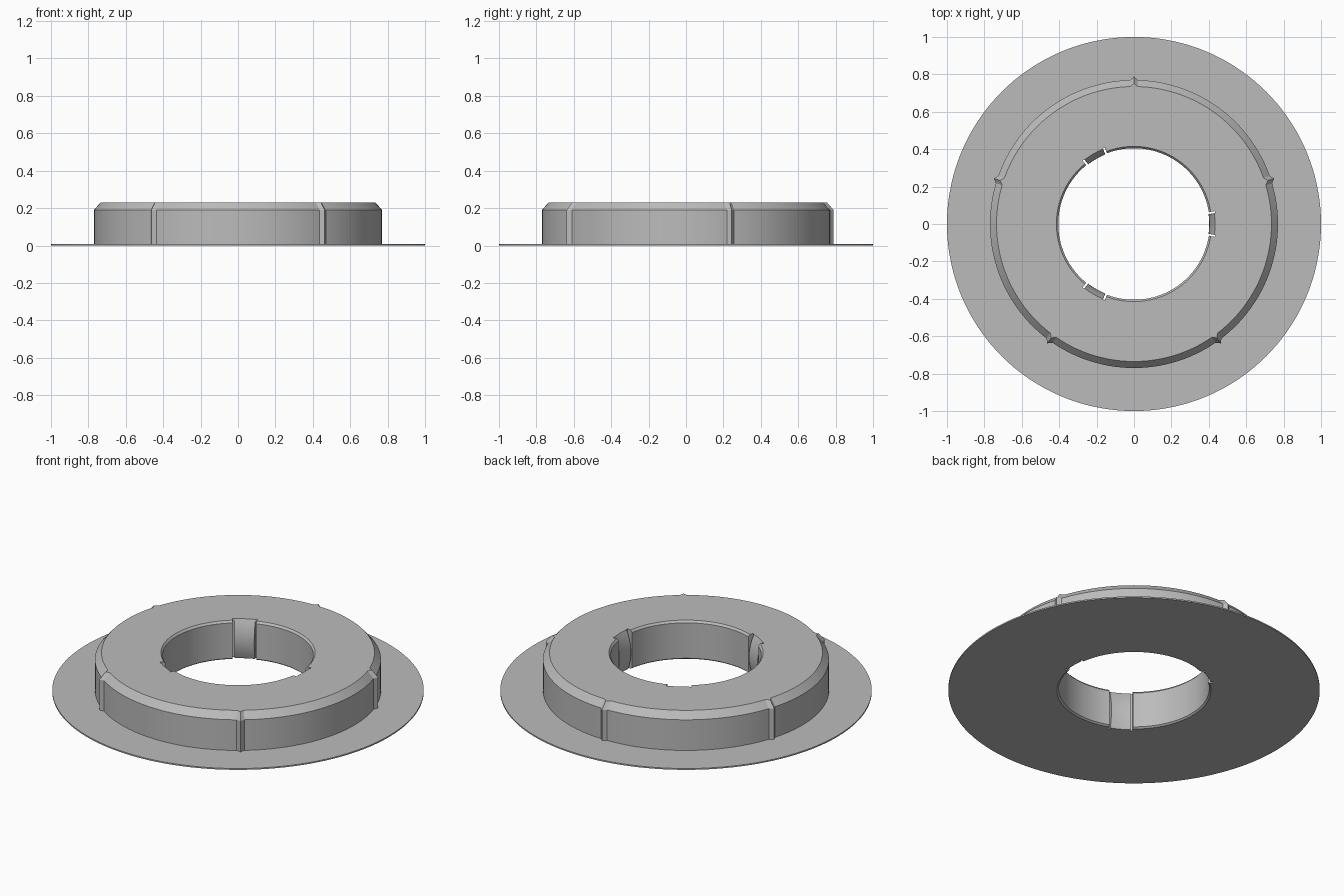
import bpy, bmesh, math
from math import cos, sin, pi, radians

if "Cube" in bpy.data.objects:
    bpy.data.objects.remove(bpy.data.objects["Cube"])

grey = bpy.data.materials.new("light grey plastic")
grey.use_nodes = True
COLOUR = (0.5, 0.5, 0.5, 1)
grey.diffuse_color = COLOUR
grey.node_tree.nodes["Principled BSDF"].inputs["Base Color"].default_value = COLOUR

HOLE, RIM, SLIT_R = 0.405, 0.415, 0.437
DECK, TOP = 0.008, 0.23
RIBS = [radians(90 + 72 * k) for k in range(5)]
CLIPS = [radians(120 * k) for k in range(3)]
RIB_HALF = 0.027
SLIT_IN, SLIT_OUT = 0.132, 0.158
EDGE = 0.0005
CLIP_STEPS = 10


def gap(a, b):
    """Signed smallest angle between two directions."""
    return (a - b + pi) % (2 * pi) - pi


def station_angles():
    """Even steps around the ring, plus exact stations at ribs and clip slits."""
    special = [r + s * RIB_HALF for r in RIBS for s in (-1, -0.4, 0, 0.4, 1)]
    for c in CLIPS:
        for s in (-1, 1):
            for w in (SLIT_IN, SLIT_OUT):
                special += [c + s * (w - EDGE), c + s * (w + EDGE)]
    special = [a % (2 * pi) for a in special]
    even = [2 * pi * k / 144 for k in range(144)]
    even = [a for a in even if all(abs(gap(a, s)) > 0.008 for s in special)]
    return sorted(even + special)


def rib_offset(a):
    t = min(abs(gap(a, r)) for r in RIBS) / RIB_HALF
    return 0.019 * max(0, 1 - t) ** 1.3


def bore_radius(a, z):
    """Hole wall: plain bore with eased rims, slits, and bowed clips."""
    d = min(abs(gap(a, c)) for c in CLIPS)
    if d < SLIT_IN:
        u = 2 * z / TOP - 0.9
        return 0.402 + 0.026 * u * u
    if d < SLIT_OUT:
        return SLIT_R
    return RIM if z > TOP - 0.001 or z < 0.001 else HOLE


def flange_section(a):
    return [(bore_radius(a, 0), 0), (1, 0), (1, DECK), (bore_radius(a, DECK), DECK)]


def collar_section(a):
    d = rib_offset(a)
    outer = [(0.77 + d, DECK), (0.77 + d, 0.19), (0.735 + d, TOP)]
    levels = [TOP, TOP - 0.012] + [
        DECK + (TOP - 0.03 - DECK) * k / CLIP_STEPS for k in range(CLIP_STEPS, -1, -1)]
    return outer + [(bore_radius(a, z), z) for z in levels]


def sweep(name, section):
    """Join a changing cross-section all the way around the z axis."""
    bm = bmesh.new()
    rings = [[bm.verts.new((r * cos(a), r * sin(a), z)) for r, z in section(a)]
             for a in station_angles()]
    for i, ring in enumerate(rings):
        nxt = rings[(i + 1) % len(rings)]
        for j in range(len(ring)):
            k = (j + 1) % len(ring)
            bm.faces.new((ring[j], nxt[j], nxt[k], ring[k]))
    bmesh.ops.recalc_face_normals(bm, faces=bm.faces)
    mesh = bpy.data.meshes.new(name)
    bm.to_mesh(mesh)
    bm.free()
    mesh.materials.append(grey)
    obj = bpy.data.objects.new(name, mesh)
    bpy.context.collection.objects.link(obj)
    bpy.ops.object.select_all(action="DESELECT")
    obj.select_set(True)
    bpy.context.view_layer.objects.active = obj
    bpy.ops.object.shade_smooth_by_angle(angle=radians(20))
    return obj


# Thin base disc, then the raised ring with its ribs and clips
sweep("base_flange", flange_section)
sweep("ribbed_collar", collar_section)
